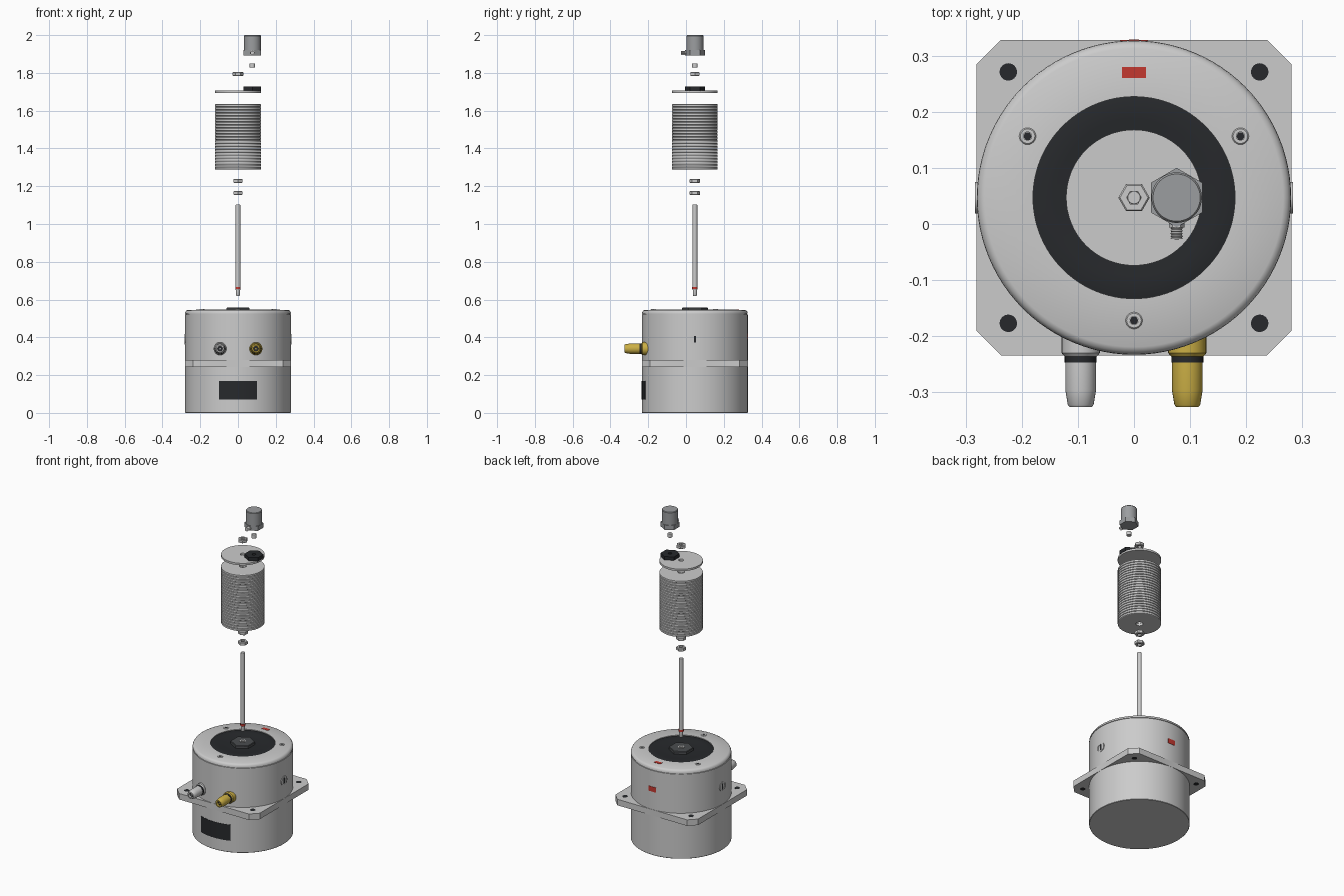
import bpy, bmesh
from math import sin, cos, pi, radians, asin
from mathutils import Matrix, Vector

if "Cube" in bpy.data.objects:
    bpy.data.objects.remove(bpy.data.objects["Cube"])

CY = 0.047          # y of the main axis
R = 0.28            # body radius
SX = 0.076          # x of the sensor axis


def material(name, rgb):
    m = bpy.data.materials.new(name)
    m.diffuse_color = (*rgb, 1)
    m.use_nodes = True
    m.node_tree.nodes["Principled BSDF"].inputs["Base Color"].default_value = m.diffuse_color
    return m


BLACK = material("black", (0.02, 0.022, 0.025))
DARK = material("dark_grey", (0.07, 0.075, 0.08))
STEEL = material("steel", (0.33, 0.34, 0.35))
GOLD = material("gold", (0.6, 0.43, 0.06))
RED = material("red", (0.55, 0.04, 0.03))

ROT = {'z': Matrix.Identity(4),
       '-y': Matrix.Rotation(pi / 2, 4, 'X'),
       'x': Matrix.Rotation(pi / 2, 4, 'Y'),
       '-x': Matrix.Rotation(-pi / 2, 4, 'Y')}


def finish(bm, name, mat=None, loc=(0, 0, 0), axis='z'):
    bmesh.ops.recalc_face_normals(bm, faces=bm.faces)
    bm.transform(Matrix.Translation(loc) @ ROT[axis])
    me = bpy.data.meshes.new(name)
    bm.to_mesh(me)
    bm.free()
    me.shade_smooth()
    me.set_sharp_from_angle(angle=radians(32))
    if mat:
        me.materials.append(mat)
    ob = bpy.data.objects.new(name, me)
    bpy.context.collection.objects.link(ob)
    return ob


def lathe(name, prof, loc=(0, CY, 0), axis='z', segs=32, mat=None, phase=0.0, ring=False):
    """Revolve (radius, height) points; ring=True closes the profile."""
    bm = bmesh.new()
    rows = []
    for r, z in prof:
        n = 1 if r < 1e-6 else segs
        rows.append([bm.verts.new((r * cos(phase + 2 * pi * i / segs),
                                   r * sin(phase + 2 * pi * i / segs), z)) for i in range(n)])
    pairs = list(zip(rows, rows[1:])) + ([(rows[-1], rows[0])] if ring else [])
    for a, b in pairs:
        for i in range(segs):
            j = (i + 1) % segs
            quad = [a[i % len(a)], a[j % len(a)], b[j % len(b)], b[i % len(b)]]
            bm.faces.new(list(dict.fromkeys(quad)))
    return finish(bm, name, mat, loc, axis)


def cyl(name, r, z0, z1, **kw):
    return lathe(name, [(0, z0), (r, z0), (r, z1), (0, z1)], **kw)


def tube(name, ri, ro, z0, z1, **kw):
    return lathe(name, [(ri, z0), (ro, z0), (ro, z1), (ri, z1)], ring=True, **kw)


def extruded(name, pts, z0, z1, mat=None, loc=(0, CY, 0)):
    bm = bmesh.new()
    f = bm.faces.new([bm.verts.new((x, y, z0)) for x, y in pts])
    g = bmesh.ops.extrude_face_region(bm, geom=[f])
    bmesh.ops.translate(bm, vec=(0, 0, z1 - z0),
                        verts=[v for v in g['geom'] if isinstance(v, bmesh.types.BMVert)])
    return finish(bm, name, mat, loc)


def curved_label(name, mid, half_w, z0, z1, mat):
    """Thin plate wrapped on the body around angle mid."""
    a = asin(half_w / R)
    n = 12
    arc = [mid - a + 2 * a * i / n for i in range(n + 1)]
    pts = [((R + 0.0015) * cos(t), (R + 0.0015) * sin(t)) for t in arc]
    pts += [((R - 0.004) * cos(t), (R - 0.004) * sin(t)) for t in reversed(arc)]
    return extruded(name, pts, z0, z1, mat)


# Housing with rounded lid edge, lid seam and recessed centre
lathe("body", [(0, 0), (R - 0.002, 0), (R, 0.002), (R, 0.52), (R - 0.003, 0.521),
               (R - 0.003, 0.525), (R, 0.526), (R - 0.001, 0.533), (R - 0.006, 0.541),
               (R - 0.014, 0.545), (0.18, 0.547), (0.18, 0.525), (0, 0.525)], segs=96)

# Rubber membrane and centre hex mount
lathe("membrane", [(0.18, 0.526), (0.18, 0.543), (0.165, 0.546), (0.14, 0.545), (0.11, 0.541),
                   (0.08, 0.54), (0, 0.54)], segs=96, mat=BLACK)
lathe("hex_mount", [(0, 0.53), (0.069, 0.53), (0.069, 0.554), (0.066, 0.557), (0.013, 0.557),
                    (0.013, 0.54), (0, 0.54)], segs=6, phase=pi / 6, mat=DARK)
tube("mount_bushing", 0.011, 0.018, 0.545, 0.559, segs=24)

# Square mounting flange with cut corners and bolt holes
h, c = 0.281, 0.237
extruded("mounting_flange", [(c, -h), (h, -c), (h, c), (c, h), (-c, h), (-h, c), (-h, -c), (-c, -h)],
         0.243, 0.28)
for sx in (-1, 1):
    for sy in (-1, 1):
        cyl("flange_hole", 0.0155, 0.2425, 0.2805, loc=(sx * 0.224, CY + sy * 0.224, 0), mat=BLACK)

# Lid screws
for deg in (30, 150, 270):
    t = radians(deg)
    p = (0.219 * cos(t), CY + 0.219 * sin(t), 0)
    lathe("lid_screw", [(0.0075, 0.54), (0.015, 0.54), (0.015, 0.547), (0.013, 0.549),
                        (0.0075, 0.549)], loc=p, ring=True, segs=24)
    cyl("screw_socket", 0.0076, 0.54, 0.5475, loc=p, segs=6, mat=BLACK)

# Slotted plugs on both sides
for s, ax in ((1, 'x'), (-1, '-x')):
    p = (s * R, CY, 0.39)
    tube("side_plug_rim", 0.02, 0.028, -0.012, 0.003, loc=p, axis=ax)
    cyl("side_plug_face", 0.0205, -0.01, 0.0005, loc=p, axis=ax)
    bm = bmesh.new()
    bmesh.ops.create_cube(bm, size=1, matrix=Matrix.Diagonal((0.003, 0.011, 0.036, 1)))
    finish(bm, "side_plug_slot", BLACK, p)

# Labels
curved_label("front_label", -pi / 2, 0.1, 0.072, 0.17, BLACK)
curved_label("back_label", pi / 2, 0.025, 0.39, 0.42, RED)
extruded("top_label", [(-0.021, -0.01), (0.021, -0.01), (0.021, 0.01), (-0.021, 0.01)],
         0.54, 0.5475, RED, (0, 0.27, 0))

# Two front cable sockets: hex base, seal, barrel with tapered nose
for side, x, m in (("left", -0.095, None), ("right", 0.095, GOLD)):
    p = (x, 0, 0.34)
    lathe(side + "_socket_base", [(0, 0.19), (0.034, 0.19), (0.034, 0.23), (0.029, 0.236), (0, 0.236)],
          loc=p, axis='-y', mat=m)
    tube(side + "_socket_seal", 0.02, 0.0285, 0.236, 0.247, loc=p, axis='-y', mat=BLACK)
    lathe(side + "_socket_barrel", [(0, 0.23), (0.0275, 0.247), (0.0275, 0.295), (0.023, 0.322),
                                    (0.02, 0.326), (0.013, 0.326), (0.013, 0.29), (0, 0.29)],
          loc=p, axis='-y', mat=m)
    cyl(side + "_socket_core", 0.013, 0.285, 0.312, loc=p, axis='-y', mat=BLACK)
    cyl(side + "_socket_pin", 0.004, 0.3, 0.318, loc=p, axis='-y', mat=m, segs=12)

# Threaded rod with red depth collar
lathe("rod", [(0, 0.62), (0.009, 0.62), (0.011, 0.624), (0.011, 0.65), (0.013, 0.653),
              (0.013, 1.1), (0.011, 1.103), (0, 1.103)], segs=24)
tube("rod_collar", 0.01, 0.0145, 0.655, 0.667, segs=24, mat=RED)


# Hex nuts along the rod
def nut(name, z0, z1, phase):
    lathe(name, [(0.013, z0), (0.025, z0), (0.028, z0 + 0.003), (0.028, z1 - 0.003),
                 (0.025, z1), (0.013, z1)], segs=6, phase=phase, ring=True)


nut("lower_nut", 1.154, 1.174, pi / 6)
nut("upper_nut", 1.218, 1.238, pi / 6)
nut("top_nut", 1.784, 1.804, 0)

# Stack of weight discs
N, Z0, PITCH = 22, 1.288, 0.0158
for i in range(N):
    z = Z0 + i * PITCH
    lathe("weight_disc", [(0.02, z), (0.118, z), (0.121, z + 0.002), (0.121, z + PITCH - 0.003),
                          (0.118, z + PITCH - 0.001), (0.02, z + PITCH - 0.001)],
          segs=64, ring=True)

# Cover plate with black hex sensor pad
tube("cover_plate", 0.014, 0.121, 1.694, 1.706, segs=64)
tube("sensor_pad", 0.012, 0.053, 1.704, 1.727, loc=(SX, CY, 0), segs=6, phase=pi / 6, mat=BLACK)
cyl("pad_core", 0.0125, 1.704, 1.722, loc=(SX, CY, 0), segs=6, phase=pi / 6, mat=BLACK)

# Sensor stud
lathe("sensor_stud", [(0, 1.828), (0.013, 1.828), (0.015, 1.831), (0.015, 1.848), (0.013, 1.851),
                      (0, 1.851)], loc=(SX, CY, 0), segs=24)

# Sensor: hex base, cylindrical can and side connector
S = (SX, CY, 0)
cyl("sensor_base", 0.053, 1.892, 1.92, loc=S, segs=6, phase=pi / 6, mat=STEEL)
lathe("sensor_can", [(0, 1.915), (0.045, 1.915), (0.045, 1.996), (0.042, 2.0), (0, 2.0)],
      loc=S, segs=48, mat=STEEL)
P = (SX, 0, 1.906)
cyl("connector_collar", 0.014, -0.02, 0.006, loc=P, axis='-y', segs=6)
lathe("connector_thread", [(0, 0)] + [(0.011 if i % 2 else 0.009, 0.005 + i * 0.0024)
                                      for i in range(10)] + [(0, 0.0275)],
      loc=P, axis='-y', segs=20)
